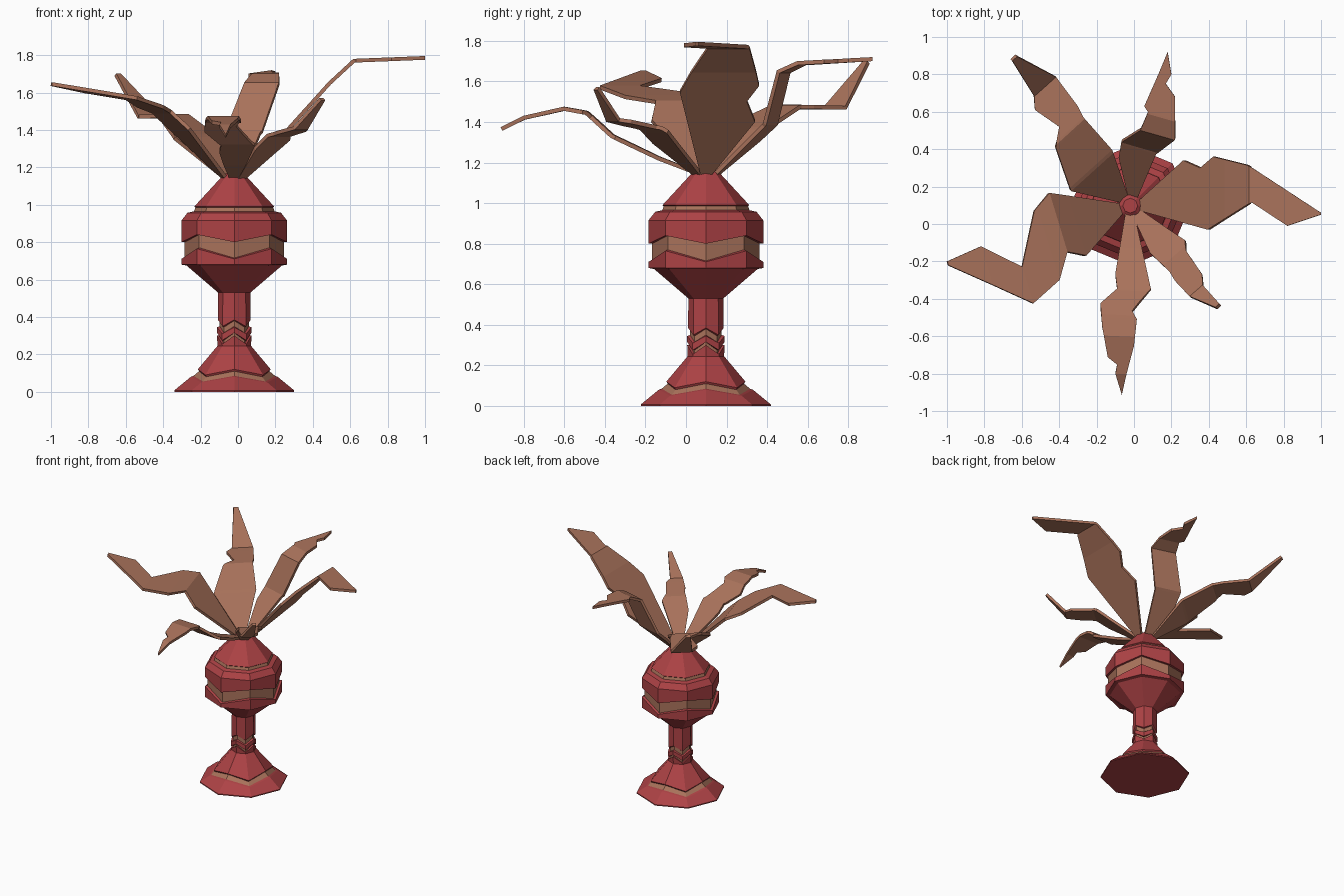
import bpy, bmesh, math
from mathutils import Vector

AXIS = Vector((-0.02, 0.098))   # vase axis, also the point the leaves radiate from


def material(name, rgb):
    m = bpy.data.materials.new(name)
    m.diffuse_color = (*rgb, 1)
    return m


RED = material("red_glaze", (0.42, 0.055, 0.06))
BROWN = material("tan_brown", (0.40, 0.17, 0.105))


def finish(name, bm, mat):
    bmesh.ops.remove_doubles(bm, verts=bm.verts, dist=0.0005)
    bmesh.ops.recalc_face_normals(bm, faces=bm.faces)
    me = bpy.data.meshes.new(name)
    bm.to_mesh(me)
    bm.free()
    me.materials.append(mat)
    ob = bpy.data.objects.new(name, me)
    bpy.context.collection.objects.link(ob)
    return ob


def lathe(name, mat, rows, cap_bottom=False, cap_top=False):
    """Eight-sided turning. A row is (r, z) or (r, z, r2, z2): the second pair
    is used on the diagonal corners, which makes the zigzag edges."""
    bm = bmesh.new()
    rings = []
    for row in rows:
        ring = []
        for k in range(8):
            r, z = row[-2:] if k % 2 else row[:2]
            a = k * math.pi / 4
            ring.append(bm.verts.new((AXIS.x + r * math.cos(a), AXIS.y + r * math.sin(a), z)))
        rings.append(ring)
    for lo, hi in zip(rings, rings[1:]):
        for k in range(8):
            n = (k + 1) % 8
            bm.faces.new((lo[k], lo[n], hi[n], hi[k]))
    if cap_bottom:
        bm.faces.new(rings[0][::-1])
    if cap_top:
        bm.faces.new(rings[-1])
    return finish(name, bm, mat)


def interp(points, t):
    points = sorted(points)
    if t <= points[0][0]:
        return points[0][1]
    for (a, va), (b, vb) in zip(points, points[1:]):
        if t <= b:
            return va + (vb - va) * (t - a) / max(b - a, 1e-6)
    return points[-1][1]


def leaf(name, azimuth, profile, left, right):
    """Bent strip: plan outline (left/right edges in x, y) lifted onto a folded
    profile of (distance, height) running along the azimuth."""
    a = math.radians(azimuth)
    u = Vector((math.cos(a), math.sin(a)))
    v = Vector((-u.y, u.x))

    def local(points):
        rel = [Vector(p) - AXIS for p in points]
        return [(p.dot(u), p.dot(v)) for p in rel]
    base = (profile[0][0], 0.025)
    lft = [base] + local(left)
    rgt = [(base[0], -base[1])] + local(right)
    end = max(lft[-1][0], rgt[-1][0])
    stations = []
    for d in sorted([p[0] for p in profile + lft + rgt if p[0] <= end]):
        if not stations or d - stations[-1] > 0.006:
            stations.append(d)
    stations[-1] = end
    bm = bmesh.new()
    prev = None
    for d in stations:
        pair = []
        for edge in (lft, rgt):
            p = AXIS + u * d + v * interp(edge, d)
            pair.append(bm.verts.new((p.x, p.y, interp(profile, d))))
        if prev:
            bm.faces.new((prev[0], prev[1], pair[1], pair[0]))
        prev = pair
    ob = finish(name, bm, BROWN)
    mod = ob.modifiers.new("thickness", 'SOLIDIFY')
    mod.thickness = 0.02
    mod.offset = 0


# Foot
lathe("foot", RED, [(0.32, 0), (0.32, 0.008), (0.232, 0.08, 0.25, 0.05),
                    (0.218, 0.085, 0.236, 0.055)], cap_bottom=True)
lathe("foot_band", BROWN, [(0.218, 0.085, 0.236, 0.055), (0.188, 0.11, 0.212, 0.08)])
lathe("foot_cone", RED, [(0.188, 0.11, 0.212, 0.08), (0.195, 0.12, 0.218, 0.09),
                         (0.09, 0.245), (0.092, 0.30, 0.092, 0.255),
                         (0.078, 0.30, 0.078, 0.255)])

# Stem with two chevron bands
lathe("stem_band_lower", BROWN, [(0.078, 0.30, 0.078, 0.255), (0.078, 0.315, 0.078, 0.275)])
lathe("stem_ring", RED, [(0.078, 0.315, 0.078, 0.275), (0.092, 0.315, 0.092, 0.275),
                         (0.092, 0.345, 0.092, 0.31), (0.078, 0.35, 0.078, 0.315)])
lathe("stem_band_upper", BROWN, [(0.078, 0.35, 0.078, 0.315), (0.078, 0.38, 0.078, 0.345)])
lathe("stem", RED, [(0.078, 0.38, 0.078, 0.345), (0.088, 0.385, 0.088, 0.35),
                    (0.088, 0.40), (0.086, 0.53)])

# Bowl with a wide zigzag band
lathe("bowl_lower", RED, [(0.086, 0.53), (0.255, 0.675), (0.283, 0.68),
                          (0.283, 0.71, 0.283, 0.765), (0.265, 0.715, 0.265, 0.77)])
lathe("bowl_band", BROWN, [(0.265, 0.715, 0.265, 0.77), (0.265, 0.80, 0.265, 0.84)])
lathe("bowl_upper", RED, [(0.265, 0.80, 0.265, 0.84), (0.283, 0.80, 0.283, 0.84),
                          (0.283, 0.915), (0.25, 0.957), (0.215, 0.965)])
lathe("shoulder_band", BROWN, [(0.215, 0.965), (0.208, 0.985)])
lathe("shoulder", RED, [(0.208, 0.985), (0.214, 0.99), (0.062, 1.155), (0.04, 1.17)],
      cap_top=True)

# Leaves, each fanning out from the mouth
leaf("leaf_right", 0, [(0.05, 1.14), (0.51, 1.65), (0.64, 1.77), (1.02, 1.785)],
     [(0.27, 0.34), (0.36, 0.30), (0.43, 0.36), (0.61, 0.315), (1.0, 0.06)],
     [(0.40, -0.03), (0.51, 0.04), (0.63, 0.115), (0.82, -0.01), (1.0, 0.05)])

leaf("leaf_back", 74, [(0.05, 1.14), (0.32, 1.39), (0.41, 1.65), (0.50, 1.69), (0.85, 1.71)],
     [(-0.08, 0.36), (-0.065, 0.45), (0.04, 0.51), (0.075, 0.60), (0.055, 0.63),
      (0.13, 0.80), (0.18, 0.92)],
     [(0.12, 0.38), (0.22, 0.455), (0.22, 0.68), (0.17, 0.75), (0.20, 0.80), (0.18, 0.92)])

leaf("leaf_back_left", 132, [(0.05, 1.14), (0.28, 1.36), (0.51, 1.475), (0.78, 1.47), (1.01, 1.70)],
     [(-0.34, 0.18), (-0.42, 0.41), (-0.40, 0.52), (-0.53, 0.61), (-0.535, 0.69), (-0.65, 0.87)],
     [(-0.12, 0.40), (-0.27, 0.57), (-0.30, 0.63), (-0.42, 0.79), (-0.63, 0.90)])

leaf("leaf_left", 197, [(0.05, 1.14), (0.40, 1.50), (0.65, 1.57), (1.02, 1.645)],
     [(-0.26, -0.17), (-0.36, -0.15), (-0.40, -0.30), (-0.54, -0.425), (-0.99, -0.22)],
     [(-0.46, 0.165), (-0.535, 0.07), (-0.60, -0.23), (-0.82, -0.12), (-1.0, -0.20)])

leaf("leaf_front_right", 311, [(0.05, 1.14), (0.36, 1.37), (0.58, 1.41), (0.72, 1.57)],
     [(0.20, -0.04), (0.275, -0.09), (0.28, -0.145), (0.365, -0.27), (0.37, -0.33), (0.46, -0.43)],
     [(0.09, -0.16), (0.19, -0.255), (0.22, -0.305), (0.30, -0.39), (0.44, -0.45)])

leaf("leaf_front", 267.5, [(0.05, 1.15), (0.23, 1.22), (0.46, 1.33), (0.59, 1.445),
                           (0.70, 1.465), (0.90, 1.42), (1.01, 1.365)],
     [(0.09, -0.35), (0.03, -0.42), (-0.01, -0.47), (0.015, -0.51), (0.0, -0.65),
      (-0.04, -0.80), (-0.065, -0.91)],
     [(-0.10, -0.27), (-0.09, -0.35), (-0.18, -0.43), (-0.17, -0.55), (-0.14, -0.71),
      (-0.09, -0.75), (-0.10, -0.80), (-0.065, -0.91)])
